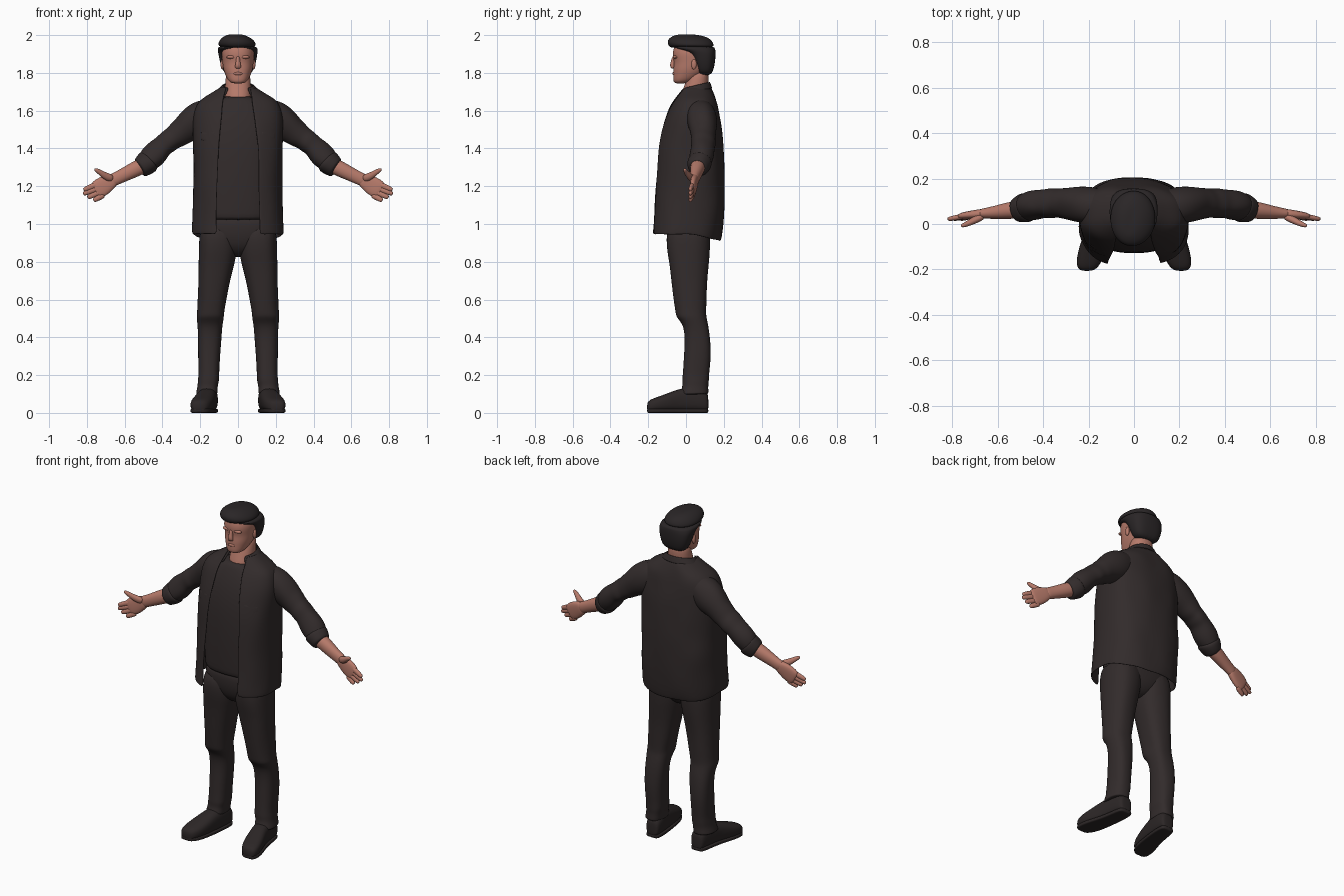
import bpy, bmesh, math
from mathutils import Vector, noise


def material(name, rgb):
    m = bpy.data.materials.new(name)
    m.diffuse_color = (*rgb, 1)
    return m


SKIN = material("skin", (0.47, 0.195, 0.145))
CLOTH = material("dark cloth", (0.032, 0.0243, 0.0243))
HAIR = material("dark hair", (0.023, 0.019, 0.020))
LEATHER = material("shoe leather", (0.025, 0.0195, 0.0195))


def power(v, e):
    return math.copysign(abs(v) ** e, v)


def skin(name, rows, mat, closed=True, mirror=False, solid=0, sub=2, wrinkle=0):
    """Surface through rows of points; closed rows also get end caps."""
    bm = bmesh.new()
    grid = [[bm.verts.new(p + noise.noise_vector(p * 9) * wrinkle) for p in map(Vector, r)]
            for r in rows]
    n = len(grid[0])
    for a, b in zip(grid, grid[1:]):
        for i in range(n if closed else n - 1):
            j = (i + 1) % n
            bm.faces.new((a[i], a[j], b[j], b[i]))
    if closed:
        bm.faces.new(grid[0])
        bm.faces.new(grid[-1])
    bmesh.ops.recalc_face_normals(bm, faces=bm.faces)
    me = bpy.data.meshes.new(name)
    bm.to_mesh(me)
    bm.free()
    me.materials.append(mat)
    for p in me.polygons:
        p.use_smooth = True
    ob = bpy.data.objects.new(name, me)
    bpy.context.collection.objects.link(ob)
    if solid:
        s = ob.modifiers.new("thickness", 'SOLIDIFY')
        s.thickness, s.offset = solid, 0
    if mirror:
        ob.modifiers.new("mirror", 'MIRROR').use_mirror_merge = False
    if sub:
        s = ob.modifiers.new("smooth", 'SUBSURF')
        s.levels = s.render_levels = sub
    return ob


def ring(c, a, b, n=2.2, sides=20):
    """Rounded cross-section around c with half-axes a and b."""
    ts = [2 * math.pi * i / sides for i in range(sides)]
    return [Vector(c) + Vector(a) * power(math.cos(t), 2 / n) + Vector(b) * power(math.sin(t), 2 / n)
            for t in ts]


def column(name, rings, mat, n=2.2, **kw):
    """Level rings: z, centre x, half width, front y, back y."""
    return skin(name, [ring((x, (f + k) / 2, z), (w, 0, 0), (0, (k - f) / 2, 0), n)
                       for z, x, w, f, k in rings], mat, **kw)


def tube(name, pts, mat, n=2.1, sides=16, **kw):
    """Limb along x, y, z with half height and half depth at each point."""
    cs = [Vector(p[:3]) for p in pts]
    rows = []
    for i, p in enumerate(pts):
        t = (cs[min(i + 1, len(cs) - 1)] - cs[max(i - 1, 0)]).normalized()
        b = Vector((0, 1, 0))
        b = (b - t * b.dot(t)).normalized()
        rows.append(ring(cs[i], t.cross(b) * p[3], b * p[4], n, sides))
    return skin(name, rows, mat, **kw)


def ball(name, c, r, mat, **kw):
    rows = [ring((c[0], c[1], c[2] + r[2] * math.sin(a)),
                 (r[0] * math.cos(a), 0, 0), (0, r[1] * math.cos(a), 0), 2, 12)
            for a in (-1.4, -0.9, -0.45, 0, 0.45, 0.9, 1.4)]
    return skin(name, rows, mat, sub=1, **kw)


# Head, neck and face
column("head", [(1.743, 0, .030, -.058, -.005), (1.757, 0, .052, -.069, .04), (1.79, 0, .068, -.068, .09),
                (1.82, 0, .079, -.069, .12), (1.855, 0, .083, -.064, .135), (1.885, 0, .086, -.071, .138),
                (1.91, 0, .087, -.071, .14), (1.94, 0, .080, -.064, .135), (1.975, 0, .05, -.04, .1)], SKIN, 2.3)
column("neck", [(1.62, 0, .075, -.05, .115), (1.70, 0, .07, -.02, .115), (1.76, 0, .068, 0, .12),
                (1.82, 0, .06, .02, .12)], SKIN)
tube("nose", [(0, -.060, 1.89, .010, .012), (0, -.068, 1.86, .011, .012), (0, -.074, 1.838, .017, .014),
              (0, -.066, 1.822, .016, .009)], SKIN, sides=12)
ball("brow", (.036, -.056, 1.884), (.028, .014, .010), SKIN, mirror=True)
ball("lips", (0, -.061, 1.796), (.026, .012, .010), SKIN)
ball("ear", (.083, .042, 1.845), (.010, .015, .028), SKIN, mirror=True)

# Hair: short back and sides, swept-up front
column("hair", [(1.785, 0, .062, .065, .135), (1.82, 0, .086, .050, .150), (1.868, 0, .100, .030, .157),
                (1.908, 0, .106, .008, .159), (1.922, -.001, .107, -.045, .158), (1.945, -.003, .104, -.088, .154)],
       HAIR, 2.6, wrinkle=.004)
column("hair_top", [(1.932, -.003, .088, -.07, .145), (1.945, -.004, .103, -.094, .152),
                    (1.968, -.006, .094, -.100, .142), (1.988, -.010, .072, -.088, .118),
                    (2.0, -.014, .045, -.06, .085), (2.003, -.016, .02, -.035, .05)], HAIR, 2.1, wrinkle=.006)

# Undershirt
column("undershirt", [(1.02, 0, .195, -.122, .16), (1.03, 0, .2, -.126, .165), (1.2, 0, .205, -.132, .175),
                      (1.4, 0, .205, -.128, .17), (1.52, 0, .2, -.108, .16), (1.6, 0, .17, -.082, .145),
                      (1.65, 0, .13, -.058, .13), (1.68, 0, .078, -.04, .118)], CLOTH, 2.5)

# Open overshirt: z, half width, front y, back y, half gap at the front
JACKET = [(.945, .238, -.186, .182, .110), (1.0, .237, -.182, .193, .113), (1.1, .234, -.175, .2, .112),
          (1.2, .231, -.169, .202, .11), (1.3, .231, -.161, .2, .107), (1.4, .234, -.153, .194, .103),
          (1.5, .236, -.133, .187, .094), (1.57, .235, -.108, .177, .087), (1.62, .222, -.086, .166, .08),
          (1.655, .197, -.064, .156, .075), (1.69, .135, -.040, .143, .07), (1.722, .088, -.024, .128, .062)]


def jacket_point(z, phi, out=0):
    """Point on the overshirt; phi = 0 is the front, pi the back."""
    for lo, hi in zip(JACKET, JACKET[1:]):
        if z <= hi[0]:
            break
    k = (z - lo[0]) / (hi[0] - lo[0])
    w, f, b = (lo[i] + (hi[i] - lo[i]) * k for i in (1, 2, 3))
    e = 2 / 2.5
    drop = .035 * max(0, -math.cos(phi)) * max(0, 1 - (z - .945) / .1)
    return ((w + out) * power(math.sin(phi), e),
            (f + b) / 2 - ((b - f) / 2 + out) * power(math.cos(phi), e), z - drop)


rows = []
for z, w, f, b, gap in JACKET:
    a = math.asin((gap / w) ** 1.25)
    rows.append([jacket_point(z, a + (2 * math.pi - 2 * a) * i / 40) for i in range(41)])
skin("overshirt", rows, CLOTH, closed=False, solid=.008, wrinkle=.008)

skin("pocket_flap", [[jacket_point(z + .012 * abs(i - 4) / 4 * (z < 1.47), .46 + .06 * i, .002) for i in range(9)]
                     for z in (1.435, 1.46, 1.49)], CLOTH, closed=False, mirror=True, solid=.006, sub=1,
     wrinkle=.008)

# Folded collar: stands at the nape, falls into two points at the front
rows = []
for k in (0, .35, .7, 1):
    row = []
    for i in range(25):
        phi = .66 + (2 * math.pi - 1.32) * i / 24
        f = (1 + math.cos(phi)) / 2
        top, edge = 1.752 - .035 * f, 1.716 - .015 * f - .065 * f ** 3
        depth = .074 + (.012 + .034 * f) * k
        row.append(((.079 + (.018 + .03 * f) * k) * math.sin(phi),
                    .050 - depth * math.cos(phi), top + (edge - top) * k))
    rows.append(row)
skin("collar", rows, CLOTH, closed=False, solid=.007)

# Sleeves with rolled cuffs
tube("sleeve", [(.06, .07, 1.59, .06, .06), (.14, .077, 1.578, .088, .078), (.20, .082, 1.557, .098, .083),
                (.25, .088, 1.525, .088, .078), (.29, .091, 1.494, .070, .070), (.32, .093, 1.472, .066, .066),
                (.345, .094, 1.456, .057, .062), (.37, .094, 1.436, .062, .066), (.395, .092, 1.416, .057, .060),
                (.42, .088, 1.392, .062, .062), (.455, .082, 1.357, .068, .064), (.49, .072, 1.318, .054, .056),
                (.51, .066, 1.305, .050, .052)], CLOTH, mirror=True, wrinkle=.010)
tube("cuff", [(.466, .078, 1.338, .052, .054), (.472, .076, 1.332, .068, .066), (.495, .07, 1.315, .062, .062),
              (.519, .062, 1.299, .055, .055), (.525, .06, 1.295, .045, .044)], CLOTH, mirror=True, wrinkle=.010)

# Forearms and open hands, palms forward
tube("forearm", [(.47, .07, 1.325, .042, .042), (.54, .06, 1.292, .043, .039), (.60, .052, 1.262, .037, .031),
                 (.65, .047, 1.238, .034, .024), (.68, .045, 1.224, .035, .021)], SKIN, mirror=True)
tube("palm", [(.645, .047, 1.24, .030, .022), (.68, .044, 1.222, .043, .021), (.71, .040, 1.203, .051, .019),
              (.74, .036, 1.185, .050, .017), (.762, .033, 1.173, .042, .013)], SKIN, 2.5, mirror=True)
fingers = {"index_finger": ((.735, 1.215), (.818, 1.180)), "middle_finger": ((.73, 1.193), (.82, 1.159)),
           "ring_finger": ((.722, 1.173), (.797, 1.140)), "little_finger": ((.708, 1.155), (.765, 1.124))}
for name, ((x0, z0), (x1, z1)) in fingers.items():
    tube(name, [(x0 + (x1 - x0) * k, .037 - .016 * k, z0 + (z1 - z0) * k, r, r * .8)
                for k, r in ((0, .016), (.35, .0165), (.7, .0155), (.93, .0125), (1, .008))],
         SKIN, sides=8, mirror=True)
tube("thumb", [(.66, .036, 1.238, .022, .017), (.70, .018, 1.252, .021, .017), (.73, .002, 1.273, .0145, .013),
               (.75, -.006, 1.286, .011, .010), (.76, -.009, 1.291, .006, .006)], SKIN, sides=10, mirror=True)

# Trousers
column("trouser_leg", [(.10, .165, .053, -.030, .116), (.105, .165, .059, -.036, .12), (.14, .161, .054, -.022, .118),
                       (.17, .157, .058, -.024, .124), (.2, .155, .055, -.018, .124), (.3, .152, .059, -.010, .132),
                       (.4, .150, .063, -.002, .131),
                       (.47, .147, .068, -.015, .120), (.505, .146, .073, -.052, .110), (.53, .144, .070, -.056, .107),
                       (.6, .135, .074, -.065, .108), (.7, .125, .084, -.077, .114), (.8, .112, .097, -.092, .121),
                       (.88, .106, .103, -.106, .131), (1.02, .105, .1, -.1, .130)],
       CLOTH, 2.4, mirror=True, wrinkle=.007)
column("trouser_hips", [(.825, 0, .03, -.02, .05), (.845, 0, .07, -.055, .085), (.88, 0, .13, -.085, .113),
                        (.93, 0, .185, -.1, .127), (.98, 0, .203, -.105, .132), (1.06, 0, .2, -.1, .13)], CLOTH, 2.6)

# Shoes, toes turned out: x, y, half width, height
SHOE = [(.15, .119, .030, .085), (.15, .108, .044, .11), (.154, .05, .049, .135), (.165, -.03, .051, .125),
        (.18, -.09, .058, .102), (.194, -.15, .059, .080), (.204, -.19, .048, .066), (.208, -.207, .026, .048)]
skin("shoe_upper", [ring((x, y, .005 + h / 2), (w, 0, 0), (0, 0, h / 2), 2.6) for x, y, w, h in SHOE],
     LEATHER, mirror=True)
skin("shoe_sole", [ring((x, y, .011), (w, 0, 0), (0, 0, .0115), 5) for x, y, w, h in SHOE],
     LEATHER, mirror=True, sub=1)
